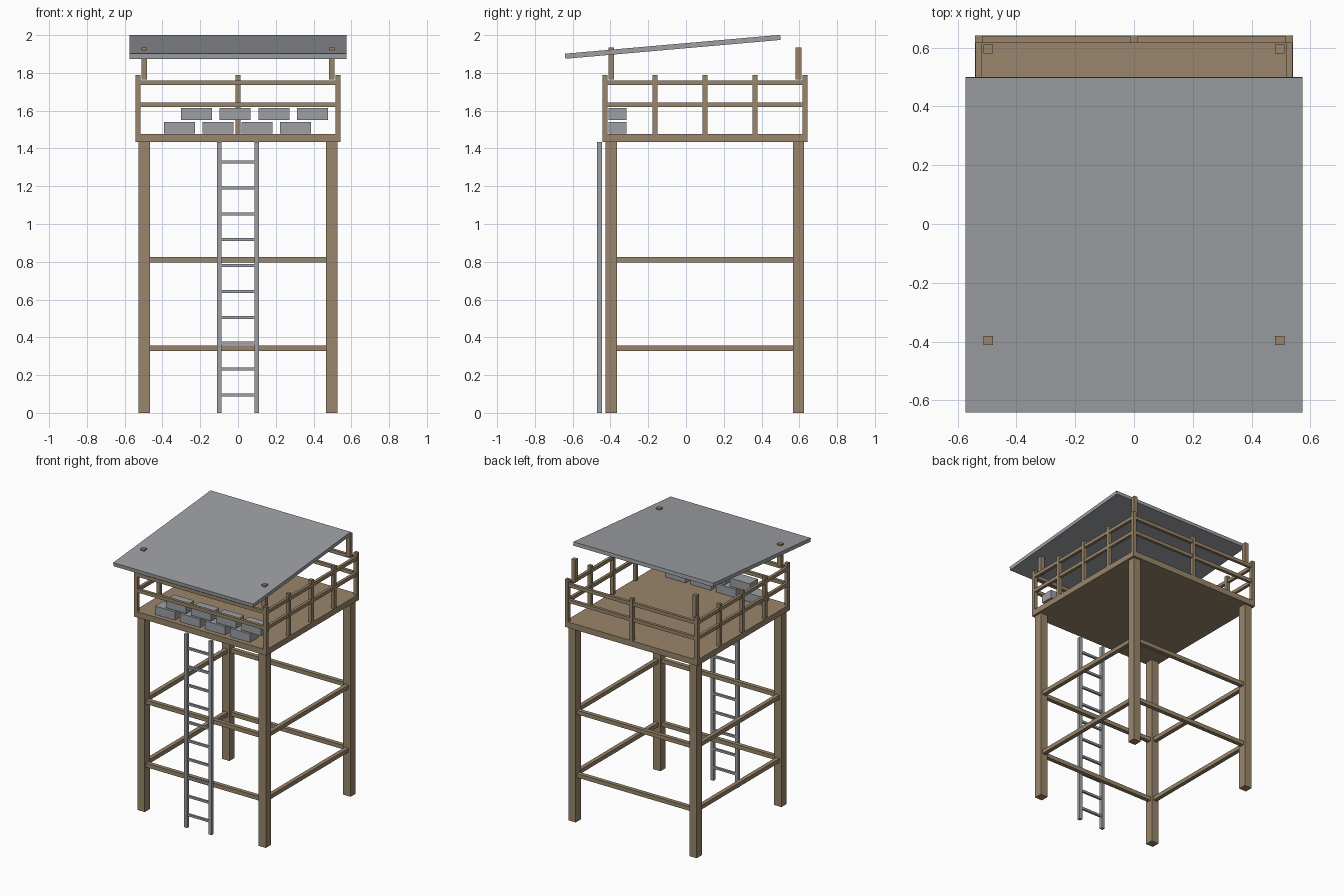
import bpy, math

if "Cube" in bpy.data.objects:
    bpy.data.objects.remove(bpy.data.objects["Cube"])

def material(name, rgb):
    m = bpy.data.materials.new(name)
    m.diffuse_color = (*rgb, 1)
    m.use_nodes = True
    m.node_tree.nodes["Principled BSDF"].inputs["Base Color"].default_value = m.diffuse_color
    return m

wood = material("wood brown", (0.32, 0.235, 0.145))
grey = material("metal grey", (0.34, 0.35, 0.37))

def box(name, centre, size, mat, tilt=0):
    x, y, z = (s / 2 for s in size)
    verts = [(i * x, j * y, k * z) for i in (-1, 1) for j in (-1, 1) for k in (-1, 1)]
    faces = [(0, 1, 3, 2), (4, 6, 7, 5), (0, 4, 5, 1), (2, 3, 7, 6), (0, 2, 6, 4), (1, 5, 7, 3)]
    me = bpy.data.meshes.new(name)
    me.from_pydata(verts, [], faces)
    me.materials.append(mat)
    ob = bpy.data.objects.new(name, me)
    ob.location = centre
    ob.rotation_euler.x = tilt
    bpy.context.collection.objects.link(ob)
    return ob

CY = 0.1       # tower centre in y
LEG = 0.496    # leg offset from tower centre
RAIL = 0.529   # railing offset from tower centre

# Legs and the roof posts above them
for sx in (-1, 1):
    for sy in (-1, 1):
        x, y = sx * LEG, CY + sy * LEG
        box("leg", (x, y, 0.7175), (0.06, 0.06, 1.435), wood)
        box("roof_post", (x, y, 1.85), (0.031, 0.031, 0.17), wood)

# Cross braces between the legs
for z in (0.342, 0.81):
    for s in (-1, 1):
        box("brace_x", (0, CY + s * LEG, z), (2 * LEG - 0.06, 0.03, 0.03), wood)
        box("brace_y", (s * LEG, CY, z), (0.03, 2 * LEG - 0.06, 0.03), wood)

# Platform
box("platform", (0, CY, 1.456), (1.084, 1.084, 0.043), wood)

# Railing posts: five per side, one in the middle of the back
for s in (-1, 1):
    for i in range(-2, 3):
        box("railing_post", (s * RAIL, CY + i * RAIL / 2, 1.633), (0.026, 0.026, 0.314), wood)
box("railing_post", (0, CY + RAIL, 1.633), (0.026, 0.026, 0.314), wood)

# Rails
for z in (1.631, 1.748):
    for s in (-1, 1):
        box("rail_x", (0, CY + s * RAIL, z), (1.07, 0.021, 0.025), wood)
        box("rail_y", (s * RAIL, CY, z), (0.021, 1.083, 0.025), wood)

# Ladder
for s in (-1, 1):
    box("ladder_side", (s * 0.1, -0.458, 0.717), (0.024, 0.024, 1.434), grey)
for i in range(10):
    box("ladder_rung", (0, -0.458, 0.095 + i * 0.137), (0.18, 0.016, 0.016), grey)

# Two staggered rows of sandbag blocks
for row, (x0, z) in enumerate(((-0.31, 1.51), (-0.22, 1.582))):
    for i in range(4):
        box("block", (x0 + i * 0.205, -0.363, z), (0.164, 0.095, 0.062), grey)

# Sloping roof
box("roof", (0, -0.07, 1.938), (1.148, 1.144, 0.027), grey, math.radians(5))
